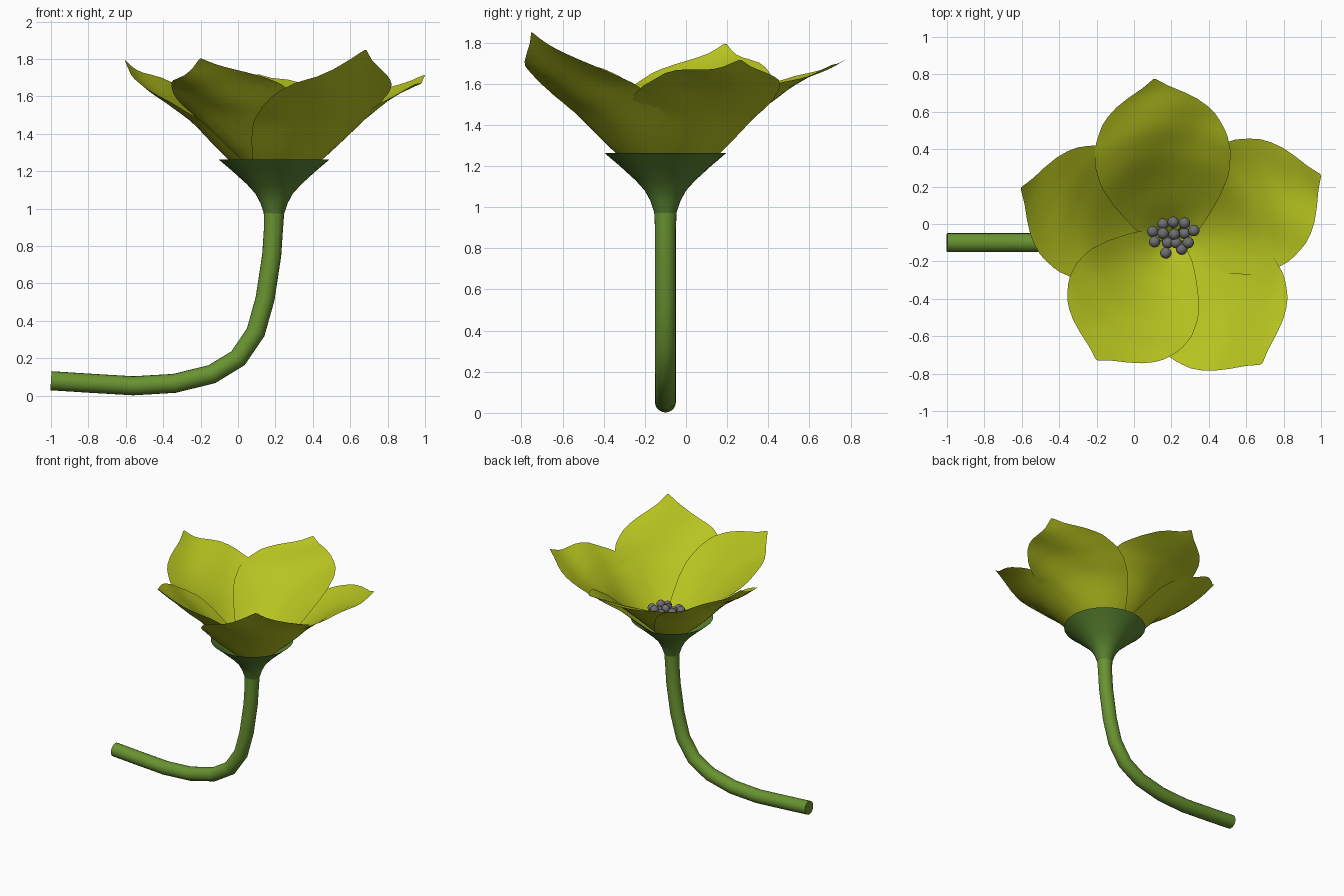
import bpy, bmesh, math
from mathutils import Vector, Matrix

if "Cube" in bpy.data.objects:
    bpy.data.objects.remove(bpy.data.objects["Cube"])

def material(name, rgb):
    m = bpy.data.materials.new(name)
    m.diffuse_color = (*rgb, 1)
    m.use_nodes = True
    m.node_tree.nodes["Principled BSDF"].inputs["Base Color"].default_value = m.diffuse_color
    return m

PETAL = material("petal yellow", (0.47, 0.55, 0.014))
STEM = material("stem green", (0.14, 0.29, 0.03))
CALYX = material("calyx green", (0.1, 0.225, 0.03))
GREY = material("anther grey", (0.16, 0.16, 0.17))

def finish(bm, name, mat, angle=60):
    bmesh.ops.recalc_face_normals(bm, faces=bm.faces)
    me = bpy.data.meshes.new(name)
    bm.to_mesh(me)
    bm.free()
    ob = bpy.data.objects.new(name, me)
    bpy.context.collection.objects.link(ob)
    me.materials.append(mat)
    bpy.ops.object.select_all(action='DESELECT')
    ob.select_set(True)
    bpy.context.view_layer.objects.active = ob
    bpy.ops.object.shade_smooth_by_angle(angle=math.radians(angle))
    return ob

def interp(table, x):
    if x <= table[0][0]:
        return table[0][1]
    for (x0, y0), (x1, y1) in zip(table, table[1:]):
        if x <= x1:
            return y0 + (y1 - y0) * (x - x0) / (x1 - x0)
    return table[-1][1]

def tube(bm, pts, radii, sides=20, caps=True):
    """Rings along a path in the XZ plane."""
    pts = [Vector(p) for p in pts]
    rings = []
    for i, p in enumerate(pts):
        d = (pts[min(i + 1, len(pts) - 1)] - pts[max(i - 1, 0)]).normalized()
        a = Vector((0, 1, 0))
        b = d.cross(a)
        rings.append([bm.verts.new(p + radii[i] * (a * math.cos(t) + b * math.sin(t)))
                      for t in (2 * math.pi * k / sides for k in range(sides))])
    for r0, r1 in zip(rings, rings[1:]):
        for k in range(sides):
            j = (k + 1) % sides
            bm.faces.new((r0[k], r0[j], r1[j], r1[k]))
    if caps:
        bm.faces.new(rings[0])
        bm.faces.new(rings[-1])

# Curved stem
path = [(-1, .08), (-.78, .066), (-.56, .053), (-.34, .066), (-.14, .115), (0, .2),
        (.095, .34), (.145, .52), (.18, .75), (.19, .9), (.193, 1.0)]
bm = bmesh.new()
tube(bm, [(x, -.1, z) for x, z in path], [.051] * 10 + [.056])
finish(bm, "stem", STEM)

# Flared open calyx
prof = [(.97, .053), (1.03, .073), (1.08, .1), (1.13, .145), (1.2, .222), (1.262, .295)]
bm = bmesh.new()
tube(bm, [(.193, -.1, z) for z, r in prof], [r for z, r in prof], 28, False)
finish(bm, "calyx", CALYX)

# Petals: width along the length, and height by distance from the centre
WIDTH = [(0, .1), (.05, .155), (.12, .21), (.25, .29), (.37, .345), (.5, .365), (.62, .355),
         (.74, .31), (.83, .245), (.9, .15), (.95, .07), (1, .006)]
HEIGHT = [(0, 1.05), (.12, 1.15), (.28, 1.29), (.45, 1.455), (.6, 1.57), (.72, 1.635), (.86, 1.69)]
CENTRE = Vector((.2, -.085, 0))

def petal(name, angle, length, tip_z, layer, lift, cup, tilt, wide, phase):
    a = math.radians(angle)
    axis, side = Vector((math.cos(a), math.sin(a), 0)), Vector((-math.sin(a), math.cos(a), 0))
    hook = tip_z - interp(HEIGHT, length) - lift - layer
    bm = bmesh.new()
    rows, nv = [], 14
    us = [i / 20 for i in range(19)] + [.925, .95, .975, 1]
    for u in us:
        row = []
        w = interp(WIDTH, u) * wide
        for j in range(nv + 1):
            v = 2 * j / nv - 1
            q = v * w / .365
            z = interp(HEIGHT, math.hypot(u * length, v * w))
            z += layer * min(1, .3 + 3 * u) + lift * u ** 3 + hook * u ** 8
            z += cup * q * q * (1 - .6 * u) + tilt * q * u
            z += .012 * u * math.sin(11 * u + 4 * q + phase)
            p = CENTRE + axis * u * length + side * v * w
            row.append(bm.verts.new((p.x, p.y, z)))
        rows.append(row)
    for r0, r1 in zip(rows, rows[1:]):
        for j in range(nv):
            bm.faces.new((r0[j], r0[j + 1], r1[j + 1], r1[j]))
    finish(bm, name, PETAL, 80)

petal("petal_back", 96, .865, 1.73, .03, -.06, 0, 0, 1, 0)
petal("petal_left", 161, .85, 1.80, 0, .03, .01, 0, 1, 1)
petal("petal_right", 23.5, .87, 1.71, 0, -.03, 0, -.03, 1, 2)
petal("petal_front_left", 238, .755, 1.79, .045, .07, .02, .02, 1, 3)
petal("petal_front_right", 306, .82, 1.84, -.005, .1, 0, 0, 1.06, 4)

# Stamens: round anthers on thin filaments
spots = [(.155, 0), (.21, .01), (.27, .005), (.1, -.04), (.155, -.05), (.215, -.055), (.27, -.05),
         (.32, -.035), (.11, -.095), (.18, -.1), (.225, -.1), (.29, -.1), (.17, -.155), (.255, -.135)]
heads, threads = bmesh.new(), bmesh.new()
for i, (x, y) in enumerate(spots):
    z = 1.325 + .012 * (i % 3 - 1)
    bmesh.ops.create_uvsphere(heads, u_segments=14, v_segments=9, radius=.031,
                              matrix=Matrix.Translation((x, y, z)))
    foot = Vector((.2 + (x - .2) * .3, -.08 + (y + .08) * .3, 1.08))
    tube(threads, [foot, (x, y, z)], [.005, .005], 6)
finish(heads, "anthers", GREY)
finish(threads, "filaments", PETAL)
